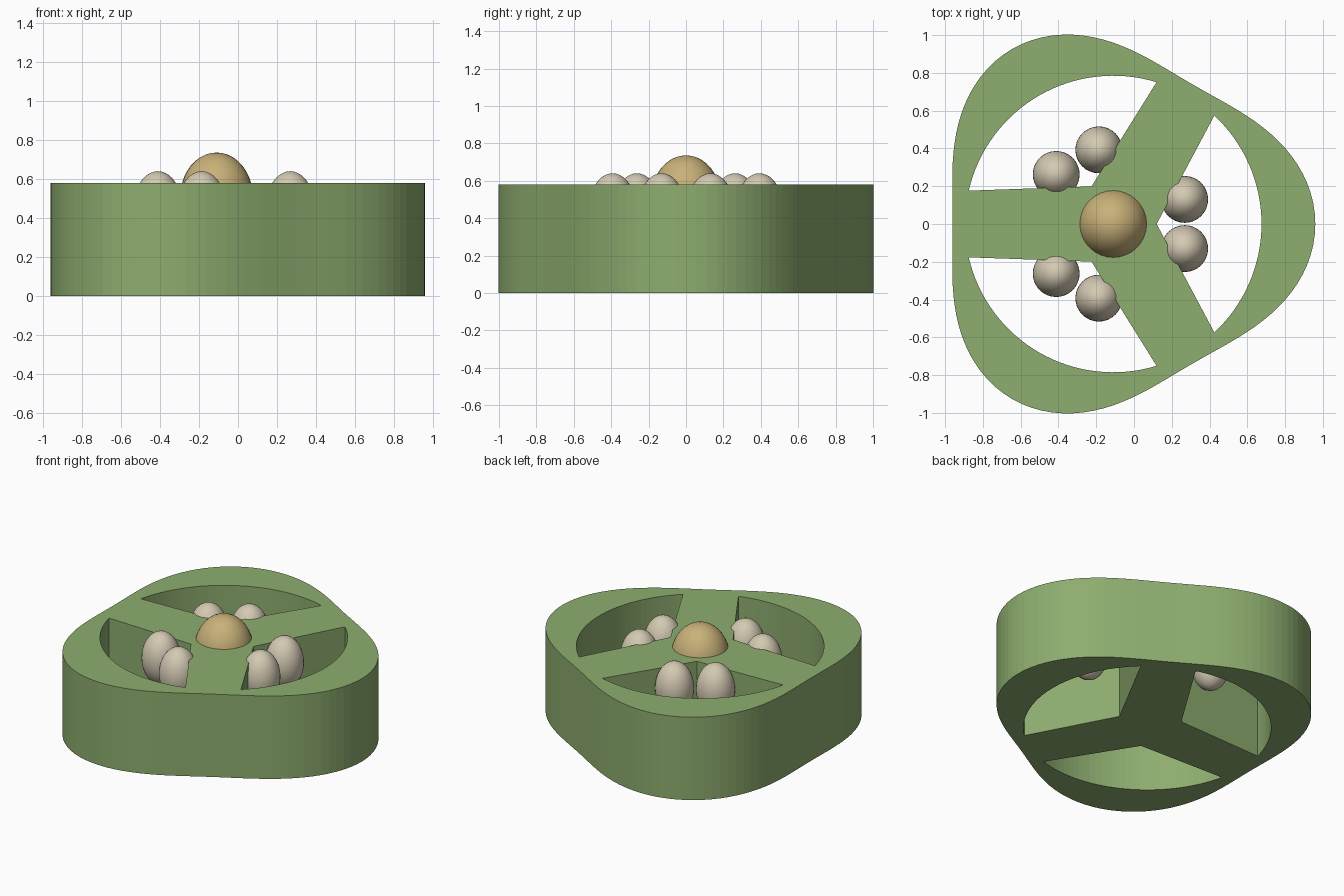
import bpy, bmesh
from math import cos, sin, pi, radians
from mathutils import Vector

cube = bpy.data.objects.get("Cube")
if cube:
    bpy.data.objects.remove(cube, do_unlink=True)

CENTRE = Vector((-0.11, 0, 0))
HEIGHT = 0.58


def material(name, rgb):
    mat = bpy.data.materials.new(name)
    mat.use_nodes = True
    mat.diffuse_color = (*rgb, 1)
    mat.node_tree.nodes["Principled BSDF"].inputs["Base Color"].default_value = (*rgb, 1)
    return mat


green = material("leaf_green", (0.27, 0.42, 0.16))
cream = material("seed_cream", (0.66, 0.59, 0.45))
tan = material("core_tan", (0.58, 0.44, 0.19))


def polar(r, a):
    return CENTRE + Vector((r * cos(a), r * sin(a), 0))


def add_loop(bm, points):
    verts = [bm.verts.new(p) for p in points]
    return [bm.edges.new((v, verts[i - 1])) for i, v in enumerate(verts)]


def ellipsoid(name, location, radius, half_height, mat):
    bpy.ops.mesh.primitive_uv_sphere_add(segments=32, ring_count=20, radius=1, location=location)
    obj = bpy.context.object
    obj.name = name
    obj.scale = (radius, radius, half_height)
    bpy.ops.object.shade_smooth()
    obj.data.materials.append(mat)


# Three-lobed pod slice with three open chambers
bm = bmesh.new()
steps = 120
outline = [2 * pi * i / steps for i in range(steps)]
edges = add_loop(bm, [polar(0.96 + 0.11 * cos(3 * a), a) for a in outline])
half = radians(47)
for k in range(3):
    mid = 2 * pi * k / 3
    arc = [polar(0.785, mid - half + 2 * half * i / 32) for i in range(33)]
    edges += add_loop(bm, [polar(0.23, mid)] + arc)
bmesh.ops.triangle_fill(bm, edges=edges, use_beauty=True, normal=(0, 0, 1))
top = bmesh.ops.extrude_face_region(bm, geom=bm.faces[:], use_keep_orig=True)
bmesh.ops.translate(bm, vec=(0, 0, HEIGHT),
                    verts=[g for g in top["geom"] if isinstance(g, bmesh.types.BMVert)])
bmesh.ops.recalc_face_normals(bm, faces=bm.faces[:])
mesh = bpy.data.meshes.new("pod_body")
bm.to_mesh(mesh)
bm.free()
mesh.materials.append(green)
bpy.context.collection.objects.link(bpy.data.objects.new("pod_body", mesh))

# Pairs of upright seeds against the hub in each chamber
for k in range(3):
    for side in (-1, 1):
        spot = polar(0.4, 2 * pi * k / 3 + side * radians(19))
        ellipsoid("seed", spot + Vector((0, 0, 0.46)), 0.124, 0.18, cream)

# Domed core on the hub
ellipsoid("core_dome", CENTRE + Vector((0, 0, 0.51)), 0.186, 0.226, tan)
